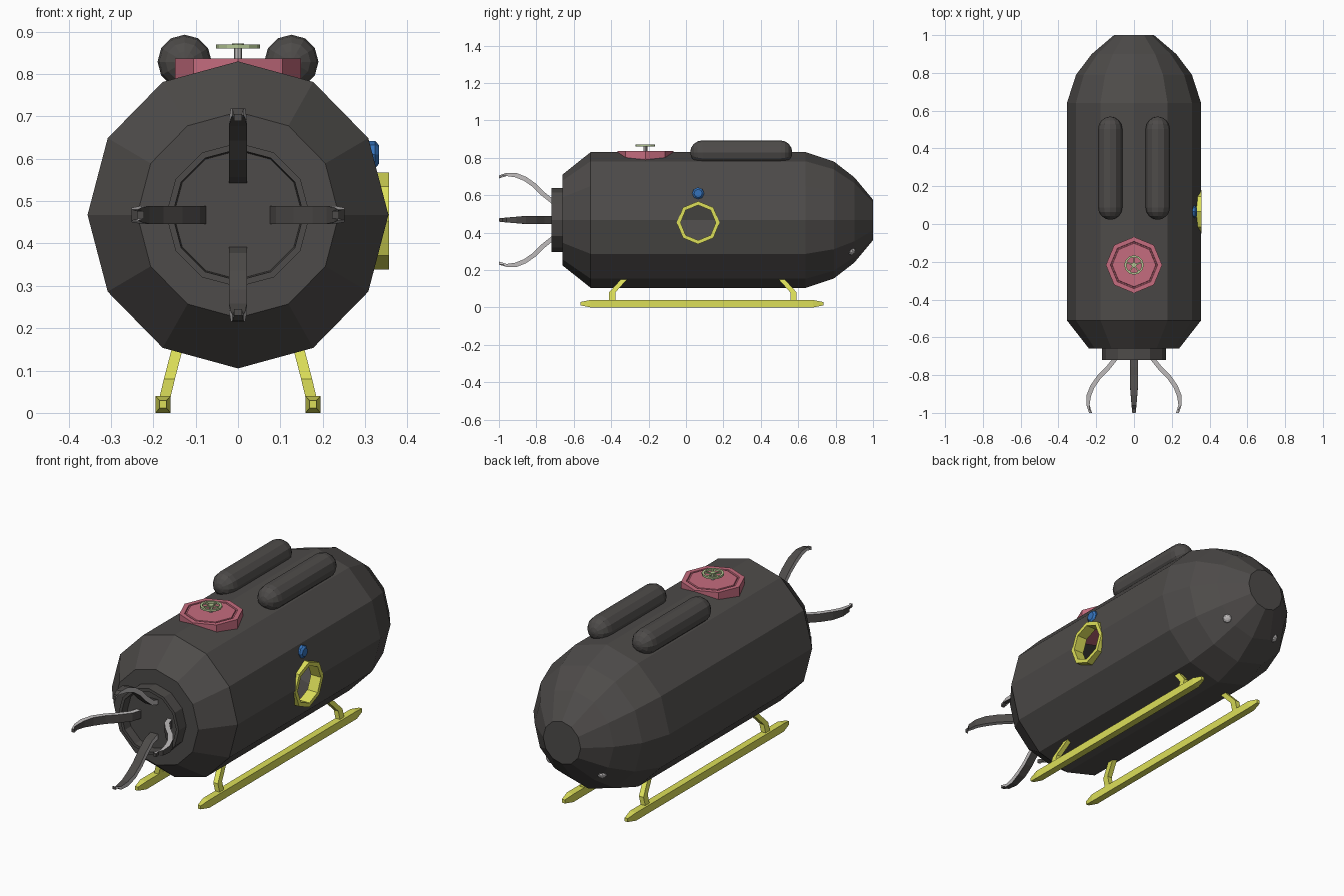
import bpy, bmesh, math
from mathutils import Vector

if "Cube" in bpy.data.objects:
    bpy.data.objects.remove(bpy.data.objects["Cube"])

X, Y, Z = Vector((1, 0, 0)), Vector((0, 1, 0)), Vector((0, 0, 1))
HZ = 0.4675  # height of the hull axis


def mat(name, r, g, b):
    m = bpy.data.materials.new(name)
    m.diffuse_color = (r, g, b, 1)
    m.use_nodes = True
    m.node_tree.nodes["Principled BSDF"].inputs["Base Color"].default_value = m.diffuse_color
    return m


DARK = mat("dark_grey", 0.075, 0.070, 0.067)
PINK = mat("pink", 0.56, 0.15, 0.21)
YELLOW = mat("yellow", 0.72, 0.74, 0.10)
BLUE = mat("blue", 0.035, 0.17, 0.50)
GREEN = mat("pale_green", 0.45, 0.56, 0.29)
LIGHT = mat("light_grey", 0.52, 0.50, 0.50)


def ring(c, u, v, ru, rv, n, off=0.0):
    """Polygon around c; the first vertex points along v."""
    return [Vector(c) + u * ru * math.sin(2 * math.pi * k / n + off)
            + v * rv * math.cos(2 * math.pi * k / n + off) for k in range(n)]


def loft(name, rings, *mats, loop=False):
    """Skin a list of equal rings, capped unless looped."""
    bm = bmesh.new()
    vs = [[bm.verts.new(p) for p in r] for r in rings]
    n = len(vs[0])
    pairs = list(zip(vs, vs[1:])) + ([(vs[-1], vs[0])] if loop else [])
    for a, b in pairs:
        for k in range(n):
            bm.faces.new((a[k], a[(k + 1) % n], b[(k + 1) % n], b[k]))
    if not loop:
        bm.faces.new(vs[0])
        bm.faces.new(vs[-1])
    bmesh.ops.recalc_face_normals(bm, faces=bm.faces)
    me = bpy.data.meshes.new(name)
    bm.to_mesh(me)
    bm.free()
    for m in mats:
        me.materials.append(m)
    ob = bpy.data.objects.new(name, me)
    bpy.context.collection.objects.link(ob)
    return ob


def lathe(name, c, axis, u, v, profile, n, *mats, off=0.0, squash=1.0, loop=False):
    """Profile of (distance along axis, radius)."""
    return loft(name, [ring(Vector(c) + axis * d, u, v, r * squash, r, n, off)
                       for d, r in profile], *mats, loop=loop)


# Hollow hull with a porthole opening on the right
hull = lathe("hull", (0, 0, HZ), Y, X, Z,
             [(-0.66, 0.243), (-0.51, 0.3625), (0.64, 0.3625), (0.79, 0.313),
              (0.90, 0.228), (1.0, 0.108)], 12, DARK, squash=0.98)
cutter = lathe("porthole_cutter", (0, 0.065, 0.453), X, Y, Z,
               [(0.2, 0.105), (0.5, 0.105)], 8, DARK)
cutter.hide_render = True
shell = hull.modifiers.new("shell", 'SOLIDIFY')
shell.thickness, shell.offset = 0.012, -1
cut = hull.modifiers.new("opening", 'BOOLEAN')
cut.operation, cut.solver, cut.object = 'DIFFERENCE', 'EXACT', cutter
bpy.context.view_layer.objects.active = hull
for m in ("shell", "opening"):
    bpy.ops.object.modifier_apply(modifier=m)
bpy.data.objects.remove(cutter)

# Recessed tail collar
lathe("tail_collar", (0, 0, HZ), Y, X, Z,
      [(-0.65, 0.17), (-0.72, 0.17), (-0.72, 0.155), (-0.675, 0.152)], 12, DARK)

# Four curved tail claws: dark broad faces, light edges
path = [(0.085, -0.665), (0.10, -0.715), (0.14, -0.765), (0.185, -0.81),
        (0.22, -0.86), (0.24, -0.91), (0.243, -0.96), (0.230, -1.0)]
for i in range(4):
    a = i * math.pi / 2
    e, t = Vector((math.cos(a), 0, math.sin(a))), Vector((-math.sin(a), 0, math.cos(a)))
    pts = [e * r + Y * y + Z * HZ for r, y in path]
    secs = []
    for k, p in enumerate(pts):
        d = (pts[min(k + 1, len(pts) - 1)] - pts[max(k - 1, 0)]).normalized()
        nrm = d.cross(t)
        w = 0.021 if k < 5 else 0.021 - 0.004 * (k - 4)
        h = 0.012 if k < 6 else 0.008
        if k == len(pts) - 1:
            nrm = e
        secs.append([p + t * w * s + nrm * h * q
                     for s, q in ((-1, -1), (1, -1), (1, 1), (-1, 1))])
    claw = loft(f"tail_claw_{i + 1}", secs, DARK, LIGHT)
    for f in claw.data.polygons:
        f.material_index = int(abs(f.normal.dot(t)) > 0.7)

# Skids, struts, tanks and nose lamps, one per side
Q, R2 = math.pi / 4, math.sqrt(2)
for s, side in ((-1, "left"), (1, "right")):
    loft(f"{side}_skid", [ring((s * 0.177, y, 0.02), X, Z, h * 0.9 * R2, h * R2, 4, Q)
                          for y, h in ((-0.565, 0.009), (-0.51, 0.02),
                                       (0.68, 0.02), (0.735, 0.009))], YELLOW)
    for y0, lean, pos in ((-0.395, 0.07, "front"), (0.575, -0.07, "rear")):
        loft(f"{side}_{pos}_strut",
             [ring((s * x, y0 + lean * f, z), X, Y, 0.013 * R2, 0.017 * R2, 4, Q)
              for x, f, z in ((0.174, 0, 0.03), (0.162, 0, 0.08), (0.140, 1.1, 0.165))],
             YELLOW)
    r = 0.064
    caps = [(r * math.cos(b), max(r * math.sin(b), 0.006))
            for b in (j * math.pi / 8 for j in range(5))]
    prof = [(0.023 + r - c, q) for c, q in caps] + \
           [(0.568 - r + c, q) for c, q in reversed(caps)]
    lathe(f"{side}_top_tank", (s * 0.126, 0, 0.829), Y, X, Z, prof, 12, DARK)
    axis = Vector((s * 0.5, 0.62, -0.58)).normalized()
    u = axis.cross(Z).normalized()
    lathe(f"{side}_nose_lamp", (s * 0.147, 0.885, 0.302), axis, u, axis.cross(u),
          [(-0.02, 0.022), (0.006, 0.022), (0.013, 0.016), (0.016, 0.007)], 8, LIGHT)

# Octagonal top hatch with a shallow groove
HATCH = (0, -0.217, 0)
lathe("top_hatch", HATCH, Z, X, Y,
      [(0.765, 0.149), (0.837, 0.149), (0.837, 0.125), (0.831, 0.123),
       (0.831, 0.117), (0.837, 0.115)], 8, PINK)

# Hand wheel on the hatch
lathe("wheel_stem", HATCH, Z, X, Y, [(0.83, 0.010), (0.868, 0.010)], 8, LIGHT)
lathe("wheel_rim", HATCH, Z, X, Y,
      [(0.860, 0.052), (0.870, 0.052), (0.870, 0.041), (0.860, 0.041)], 12, GREEN, loop=True)
lathe("wheel_hub", HATCH, Z, X, Y, [(0.860, 0.014), (0.872, 0.014)], 8, GREEN)
for i in range(5):
    a = 2 * math.pi * i / 5
    d, t = Vector((math.sin(a), math.cos(a), 0)), Vector((math.cos(a), -math.sin(a), 0))
    lathe(f"wheel_spoke_{i + 1}", Vector(HATCH) + Z * 0.865, d, t, Z,
          [(0.01, 0.005), (0.045, 0.005)], 4, GREEN, off=Q)

# Porthole frame
lathe("porthole_frame", (0, 0.065, 0.453), X, Y, Z,
      [(0.30, 0.115), (0.357, 0.115), (0.357, 0.094), (0.30, 0.094)], 8, YELLOW, loop=True)

# Blue lamp above the porthole
lathe("side_lamp", (0, 0.065, 0.61), X, Y, Z,
      [(0.285, 0.032), (0.324, 0.032), (0.333, 0.022)], 8, BLUE)
